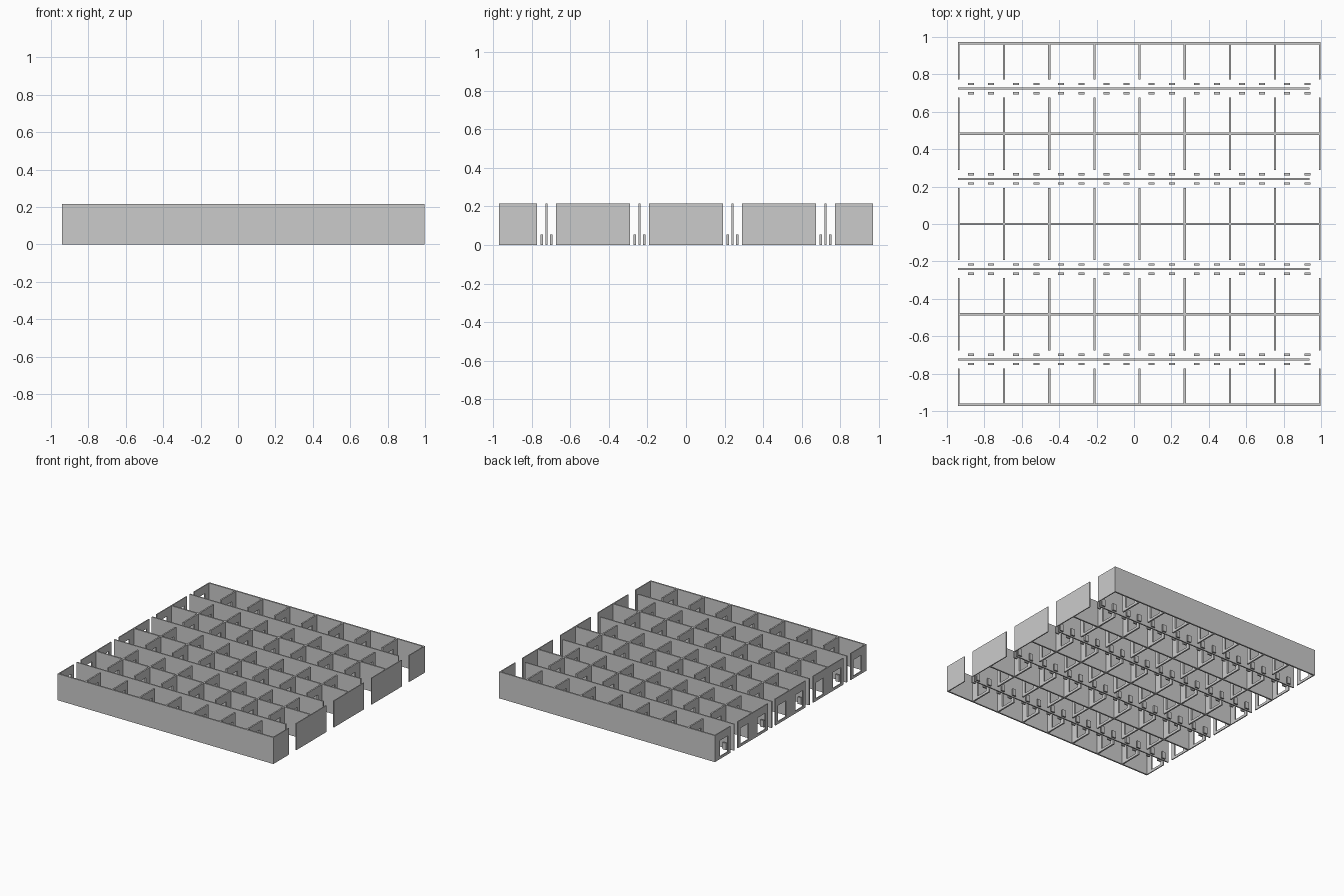
import bpy
import bmesh

if "Cube" in bpy.data.objects:
    bpy.data.objects.remove(bpy.data.objects["Cube"])

# Main dimensions
HEIGHT = 0.215
THICK = 0.012
PITCH = 0.2415
COLS = 8
X_MIN, X_MAX = -0.94, 0.998
LONG_WALLS = [-0.966, -0.483, 0.0, 0.483, 0.966]
AISLES = [-0.724, -0.241, 0.241, 0.724]
PANEL = 0.193

# Single wall colour
grey = bpy.data.materials.new("wall grey")
grey.use_nodes = True
colour = (0.6, 0.6, 0.6, 1.0)
grey.diffuse_color = colour
grey.node_tree.nodes["Principled BSDF"].inputs["Base Color"].default_value = colour


def finish(name, bm):
    bmesh.ops.recalc_face_normals(bm, faces=bm.faces)
    mesh = bpy.data.meshes.new(name)
    bm.to_mesh(mesh)
    bm.free()
    mesh.materials.append(grey)
    obj = bpy.data.objects.new(name, mesh)
    bpy.context.scene.collection.objects.link(obj)
    return obj


def box(name, x0, x1, y0, y1, z0, z1):
    bm = bmesh.new()
    bmesh.ops.create_cube(bm, size=1)
    for v in bm.verts:
        v.co = ((x0 + x1) / 2 + v.co.x * (x1 - x0),
                (y0 + y1) / 2 + v.co.y * (y1 - y0),
                (z0 + z1) / 2 + v.co.z * (z1 - z0))
    return finish(name, bm)


def framed_panel(name, x, thick, y, side):
    """Cross wall running from a long wall to the aisle, with one opening."""
    def loop(a, b, z0, z1):
        return [bm.verts.new((x - thick / 2, y + side * d, z))
                for d, z in ((a, z0), (b, z0), (b, z1), (a, z1))]
    bm = bmesh.new()
    outer = loop(0, PANEL, 0, HEIGHT)
    inner = loop(0.06, 0.16, 0.02, 0.15)
    for i in range(4):
        j = (i + 1) % 4
        bm.faces.new((outer[i], outer[j], inner[j], inner[i]))
    new = bmesh.ops.extrude_face_region(bm, geom=bm.faces[:], use_keep_orig=True)
    moved = [g for g in new["geom"] if isinstance(g, bmesh.types.BMVert)]
    bmesh.ops.translate(bm, verts=moved, vec=(thick, 0, 0))
    return finish(name, bm)


def repeat(obj, count):
    mod = obj.modifiers.new("columns", "ARRAY")
    mod.count = count
    mod.use_relative_offset = False
    mod.use_constant_offset = True
    mod.constant_offset_displace = (PITCH, 0, 0)


# Long walls, and the cross walls that branch off them
for n, y in enumerate(LONG_WALLS):
    box(f"long_wall_{n + 1}", X_MIN, X_MAX, y - THICK / 2, y + THICK / 2, 0, HEIGHT)
    sides = [s for s in (-1, 1) if abs(y + s * PANEL) < 0.966]
    for s in sides:
        tag = f"{n + 1}_{'back' if s > 0 else 'front'}"
        framed_panel(f"end_wall_right_{tag}", X_MIN + 0.004, 0.008, y, s)
        walls = framed_panel(f"cross_walls_{tag}", X_MIN + 0.004 + PITCH, THICK, y, s)
        repeat(walls, COLS - 1)
    # Solid end wall on the left side
    lo = y - PANEL if -1 in sides else y
    hi = y + PANEL if 1 in sides else y
    box(f"end_wall_left_{n + 1}", X_MAX - 0.008, X_MAX, lo, hi, 0, HEIGHT)

# Aisle dividers with low blocks on both sides
for n, y in enumerate(AISLES):
    box(f"aisle_divider_{n + 1}", X_MIN, 0.937, y - 0.005, y + 0.005, 0, HEIGHT)
    for s in (-1, 1):
        yc = y + s * 0.025
        for k, x in enumerate((-0.872, -0.764)):
            block = box(f"low_blocks_{n + 1}_{'back' if s > 0 else 'front'}_{k + 1}",
                        x - 0.016, x + 0.016, yc - 0.006, yc + 0.006, 0, 0.055)
            repeat(block, COLS)
